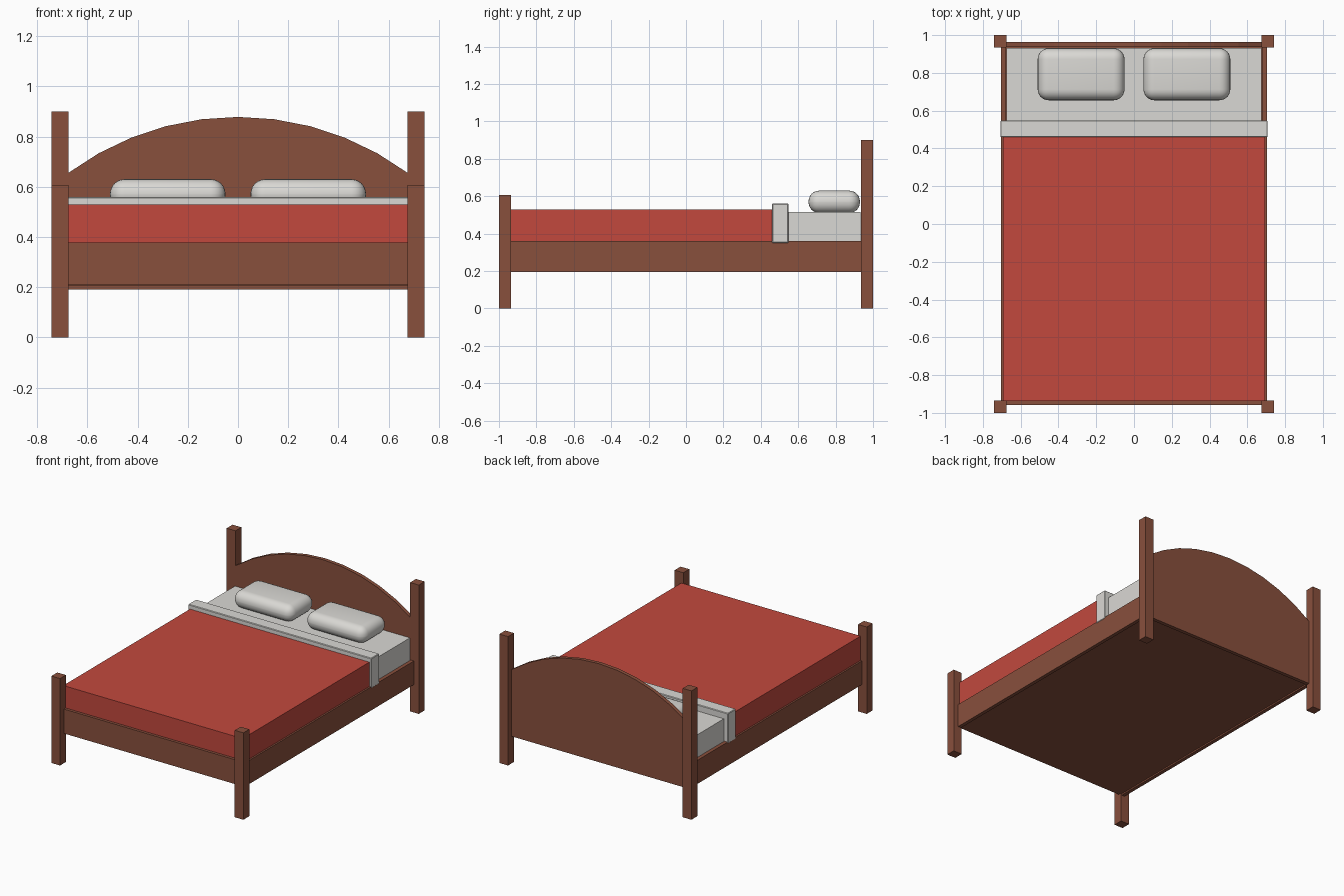
import bpy, bmesh, math

if "Cube" in bpy.data.objects:
    bpy.data.objects.remove(bpy.data.objects["Cube"])


def material(name, rgb):
    m = bpy.data.materials.new(name)
    m.diffuse_color = (*rgb, 1.0)
    m.use_nodes = True
    m.node_tree.nodes["Principled BSDF"].inputs["Base Color"].default_value = m.diffuse_color
    return m


WOOD = material("brown wood", (0.25, 0.08, 0.046))
RED = material("red blanket", (0.54, 0.066, 0.048))
LINEN = material("off white linen", (0.70, 0.69, 0.66))


def finish(name, bm, mat):
    bmesh.ops.recalc_face_normals(bm, faces=bm.faces)
    me = bpy.data.meshes.new(name)
    bm.to_mesh(me)
    bm.free()
    me.materials.append(mat)
    ob = bpy.data.objects.new(name, me)
    bpy.context.collection.objects.link(ob)
    return ob


def box(name, x, y, z, mat, bevel=0.0, segments=5):
    """Box from (min, max) ranges, optionally with rounded edges."""
    bm = bmesh.new()
    bmesh.ops.create_cube(bm, size=1)
    for v in bm.verts:
        for i, (lo, hi) in enumerate((x, y, z)):
            v.co[i] = lo if v.co[i] < 0 else hi
    if bevel:
        bmesh.ops.bevel(bm, geom=bm.edges[:], offset=bevel, segments=segments,
                        profile=0.5, affect='EDGES', clamp_overlap=True)
        for f in bm.faces:
            f.smooth = True
    return finish(name, bm, mat)


# Posts, side rails and pillows, mirrored left and right
for side, s in (("left", -1), ("right", 1)):
    def span(a, b):
        return tuple(sorted((s * a, s * b)))
    box(f"{side}_foot_post", span(0.675, 0.742), (-1.0, -0.935), (0, 0.607), WOOD)
    box(f"{side}_head_post", span(0.675, 0.742), (0.935, 1.0), (0, 0.9), WOOD)
    box(f"{side}_side_rail", span(0.68, 0.705), (-0.945, 0.945), (0.195, 0.36), WOOD)
    box(f"{side}_pillow", span(0.05, 0.51), (0.655, 0.93), (0.51, 0.63), LINEN, 0.058, 6)

# Foot board and bed base
box("foot_board", (-0.69, 0.69), (-0.958, -0.938), (0.208, 0.378), WOOD)
box("bed_base", (-0.682, 0.682), (-0.94, 0.94), (0.205, 0.235), WOOD)

# Arched head board
half, spring, rise = 0.676, 0.655, 0.223
radius = (half ** 2 + rise ** 2) / (2 * rise)
sweep = math.asin(half / radius)
outline = [(-half, 0.19), (half, 0.19)]
for i in range(11):
    a = sweep * (1 - i / 5)
    outline.append((radius * math.sin(a), spring + rise - radius * (1 - math.cos(a))))
bm = bmesh.new()
face = bm.faces.new([bm.verts.new((x, 0.937, z)) for x, z in outline])
ext = bmesh.ops.extrude_face_region(bm, geom=[face])
for v in ext["geom"]:
    if isinstance(v, bmesh.types.BMVert):
        v.co.y = 0.963
finish("head_board", bm, WOOD)

# Bedding
box("mattress", (-0.676, 0.676), (-0.93, 0.932), (0.23, 0.515), LINEN)
box("blanket", (-0.693, 0.693), (-0.938, 0.47), (0.34, 0.53), RED)
box("folded_sheet", (-0.708, 0.708), (0.46, 0.548), (0.35, 0.56), LINEN, 0.004, 1)
for f in bpy.data.objects["folded_sheet"].data.polygons:
    f.use_smooth = False
